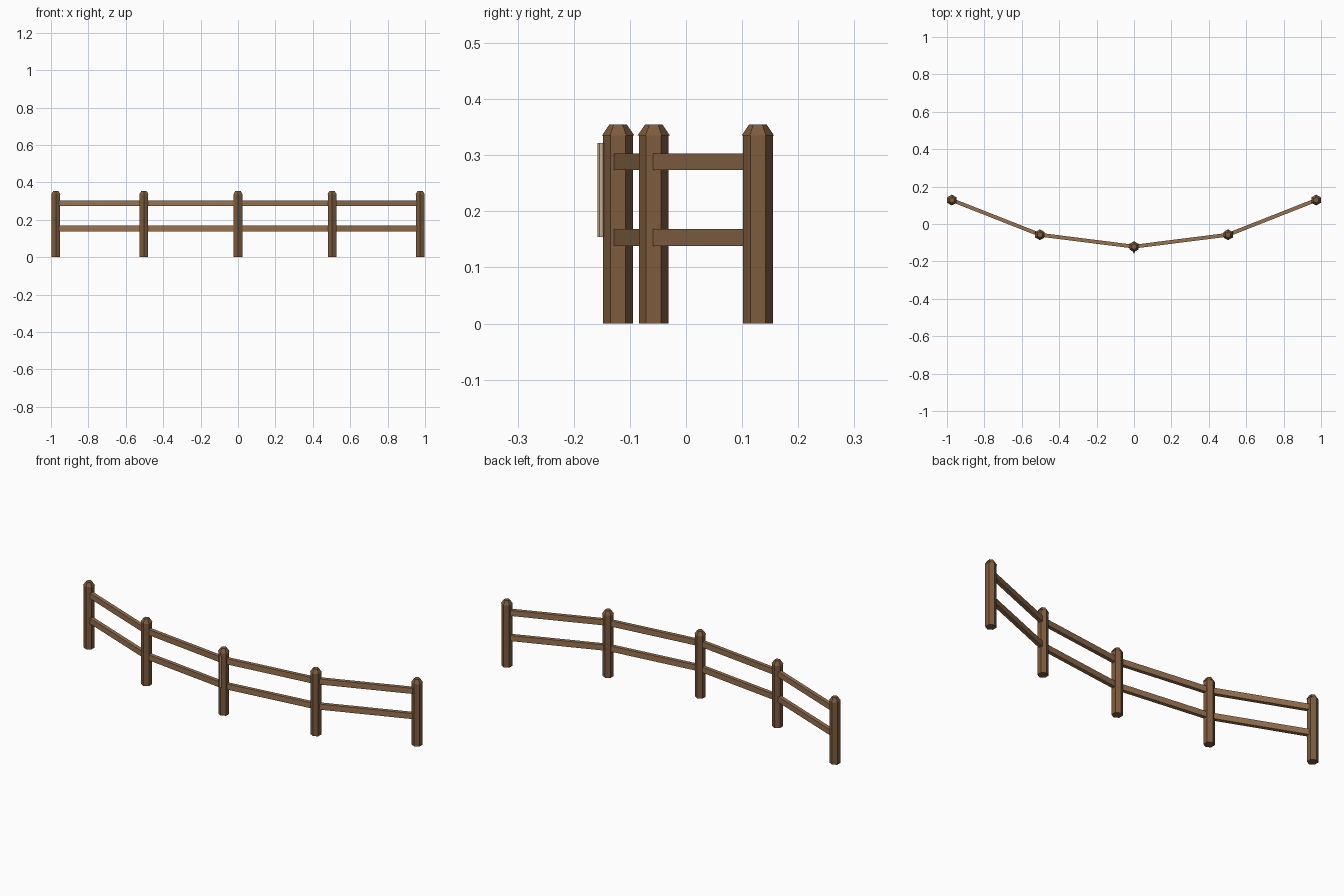
import bpy, math
from mathutils import Vector

if "Cube" in bpy.data.objects:
    bpy.data.objects.remove(bpy.data.objects["Cube"])


def material(name, rgb):
    m = bpy.data.materials.new(name)
    m.diffuse_color = (*rgb, 1)
    m.use_nodes = True
    m.node_tree.nodes["Principled BSDF"].inputs["Base Color"].default_value = m.diffuse_color
    return m


POST = material("post_wood", (0.205, 0.105, 0.047))
RAIL = material("rail_wood", (0.31, 0.168, 0.08))
PALE = material("pale_strip", (0.52, 0.43, 0.30))


def hexagon(name, x, y, z0, z1, r0, r1, mat):
    # six-sided prism or frustum with corners pointing along y
    bpy.ops.mesh.primitive_cone_add(vertices=6, radius1=r0, radius2=r1, depth=z1 - z0,
                                    location=(x, y, (z0 + z1) / 2))
    ob = bpy.context.object
    ob.name = name
    ob.data.materials.append(mat)
    return ob


def rail(name, a, b, z):
    # box beam running from post centre to post centre
    d = Vector(b) - Vector(a)
    mid = (Vector(a) + Vector(b)) / 2
    bpy.ops.mesh.primitive_cube_add(size=1, location=(mid.x, mid.y, z),
                                    rotation=(0, 0, math.atan2(d.y, d.x)))
    ob = bpy.context.object
    ob.name = name
    ob.scale = (d.length, 0.02, 0.03)
    ob.data.materials.append(RAIL)


posts = [(-0.974, 0.128), (-0.503, -0.0575), (0, -0.121), (0.503, -0.0575), (0.974, 0.128)]

# posts with flared, tapered caps
for i, (x, y) in enumerate(posts, 1):
    hexagon(f"post_{i}", x, y, 0, 0.335, 0.0267, 0.0267, POST)
    hexagon(f"post_cap_{i}", x, y, 0.335, 0.355, 0.029, 0.0155, POST)

# two rails per span
for i, (a, b) in enumerate(zip(posts, posts[1:]), 1):
    rail(f"lower_rail_{i}", a, b, 0.1535)
    rail(f"upper_rail_{i}", a, b, 0.2885)

# thin pale rod on the front of the middle post
hexagon("front_strip", 0, -0.151, 0.154, 0.322, 0.007, 0.007, PALE)
